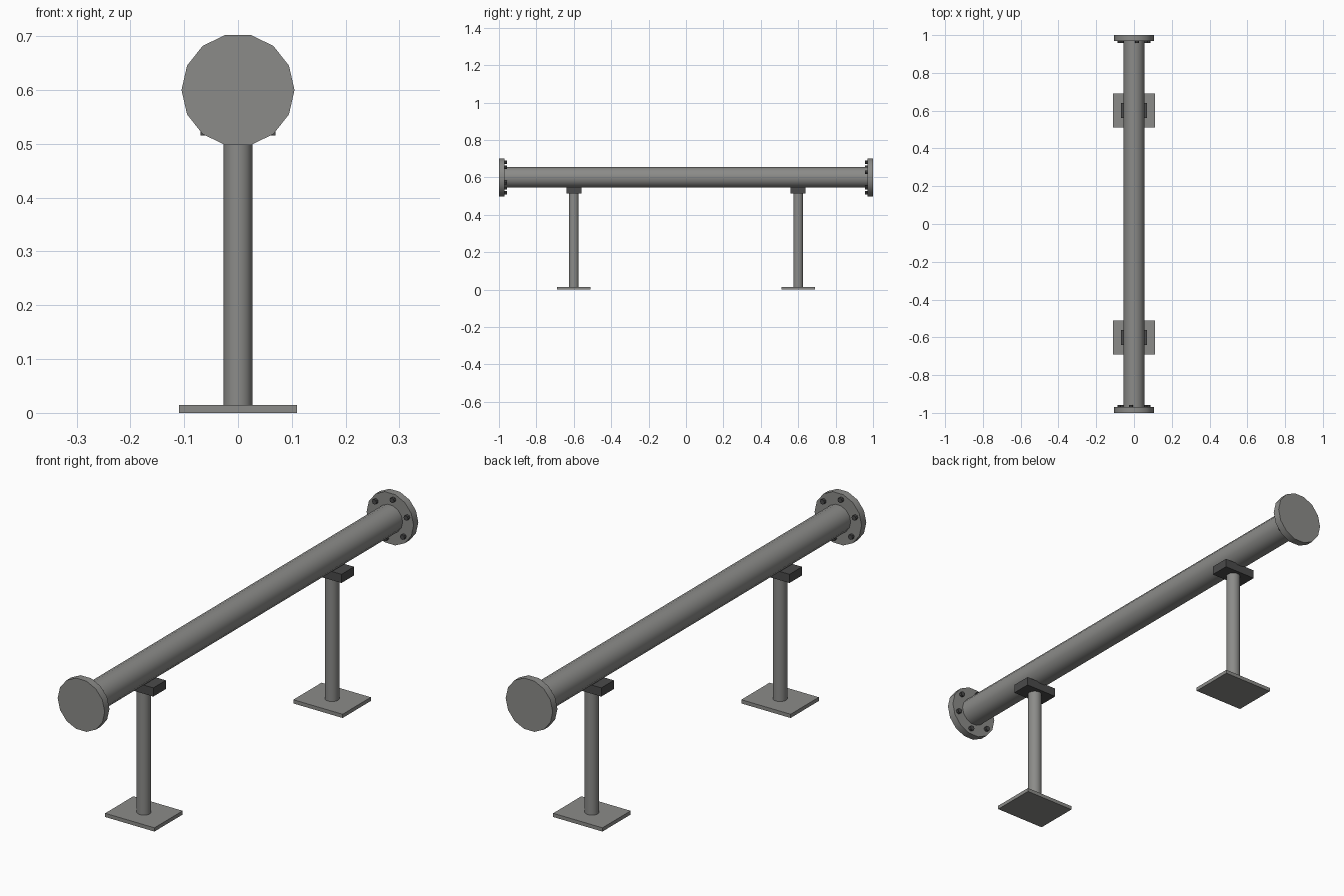
import bpy, math
from mathutils import Vector

if "Cube" in bpy.data.objects:
    bpy.data.objects.remove(bpy.data.objects["Cube"])


def material(name, value):
    m = bpy.data.materials.new(name)
    m.diffuse_color = (value[0], value[1], value[2], 1)
    m.use_nodes = True
    m.node_tree.nodes["Principled BSDF"].inputs["Base Color"].default_value = m.diffuse_color
    return m


STEEL = material("grey steel", (0.26, 0.26, 0.25))
DARK = material("dark steel", (0.07, 0.07, 0.07))


def finish(obj, name, mat, smooth=False):
    obj.name = name
    obj.data.materials.append(mat)
    if smooth:
        bpy.ops.object.shade_smooth_by_angle(angle=math.radians(35))
    return obj


def box(name, centre, size, mat):
    bpy.ops.mesh.primitive_cube_add(size=1, location=centre)
    obj = bpy.context.object
    obj.scale = size
    bpy.ops.object.transform_apply(location=False, rotation=False, scale=True)
    return finish(obj, name, mat)


def rod(name, start, end, radius, sides, mat, spin=0):
    # cylinder from start to end, spun so that a corner can point along x
    a, b = Vector(start), Vector(end)
    bpy.ops.mesh.primitive_cylinder_add(vertices=sides, radius=radius, depth=(b - a).length)
    obj = bpy.context.object
    obj.rotation_euler = (0, 0, spin)
    bpy.ops.object.transform_apply(location=False, rotation=True, scale=False)
    obj.rotation_euler = (b - a).to_track_quat('Z', 'Y').to_euler()
    bpy.ops.object.transform_apply(location=False, rotation=True, scale=False)
    obj.location = (a + b) / 2
    return finish(obj, name, mat, smooth=True)


AXIS = 0.6           # height of the pipe centre
QUARTER = math.pi / 2

# main pipe
rod("pipe", (0, -0.98, AXIS), (0, 0.98, AXIS), 0.056, 14, STEEL, QUARTER)

for side, label in ((-1, "front"), (1, "back")):
    # end flange
    rod(label + "_flange", (0, side * 0.97, AXIS), (0, side, AXIS), 0.105, 14, STEEL, QUARTER)

    # six bolts on the inner face of the flange
    for i in range(6):
        t = math.radians(19 + 60 * i)
        x, z = side * 0.083 * math.cos(t), AXIS + 0.083 * math.sin(t)
        rod(f"{label}_bolt_{i + 1}", (x, side * 0.958, z), (x, side * 0.975, z), 0.01, 8, DARK)

    # support stand: base plate, post and saddle
    y = side * 0.6
    box(label + "_base_plate", (0, y, 0.0075), (0.22, 0.18, 0.015), STEEL)
    rod(label + "_post", (0, y, 0.01), (0, y, 0.52), 0.027, 14, STEEL, QUARTER)
    box(label + "_saddle", (0, y, 0.5325), (0.14, 0.08, 0.035), DARK)
